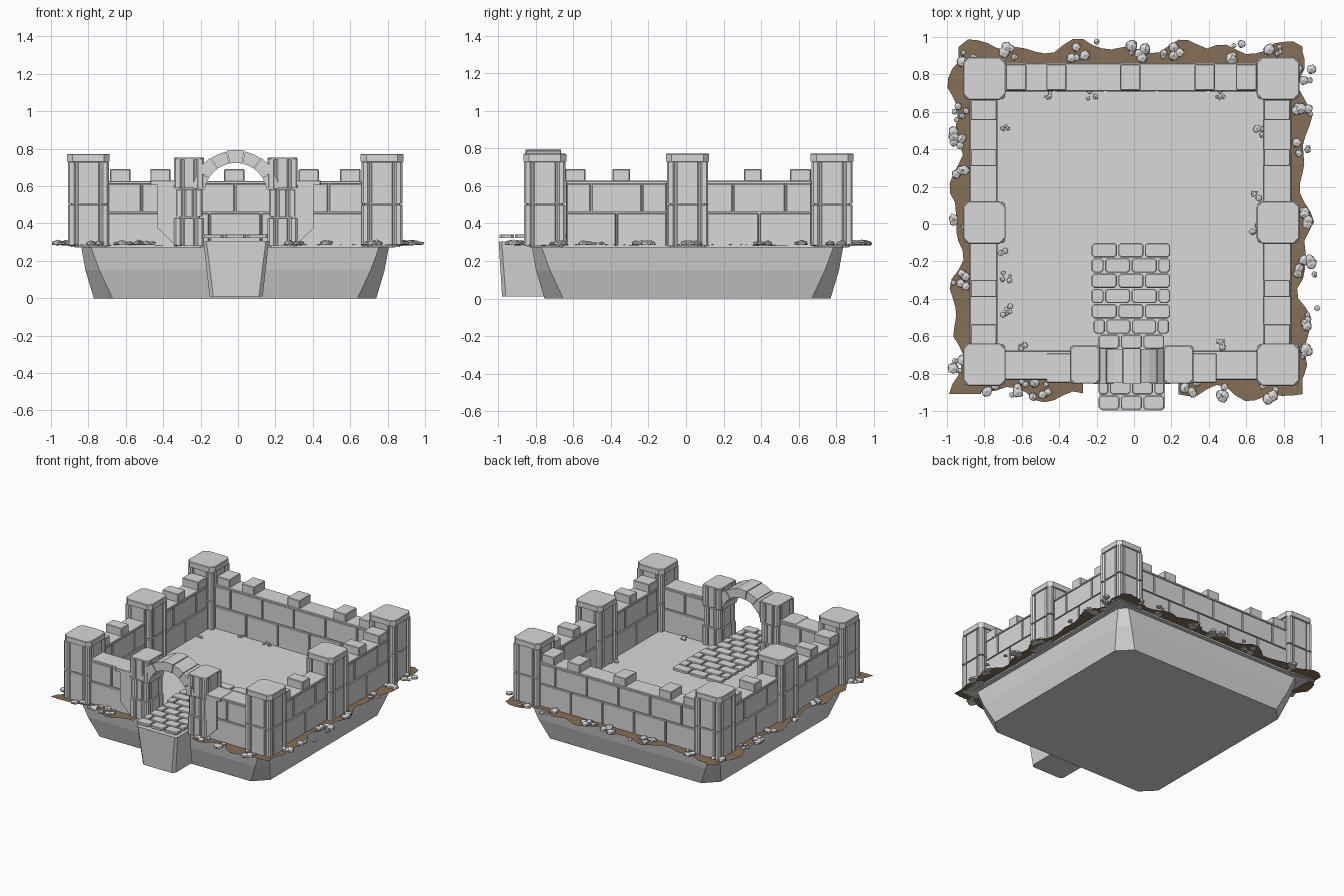
import bpy, bmesh, math, random
from mathutils import Vector

if "Cube" in bpy.data.objects:
    bpy.data.objects.remove(bpy.data.objects["Cube"])

random.seed(7)
CX, CY = -0.016, 0.017           # centre of the fort plan
GROUND = 0.28


def material(name, rgb):
    m = bpy.data.materials.new(name)
    m.diffuse_color = (*rgb, 1)
    m.use_nodes = True
    m.node_tree.nodes["Principled BSDF"].inputs["Base Color"].default_value = m.diffuse_color
    return m


STONE = material("grey stone", (0.69, 0.69, 0.69))
DIRT = material("brown dirt", (0.24, 0.16, 0.095))


def finish(bm, name, mat):
    bmesh.ops.recalc_face_normals(bm, faces=bm.faces)
    me = bpy.data.meshes.new(name)
    bm.to_mesh(me)
    bm.free()
    me.materials.append(mat)
    ob = bpy.data.objects.new(name, me)
    bpy.context.collection.objects.link(ob)
    return ob


def loft(bm, rings):
    rows = [[bm.verts.new(p) for p in r] for r in rings]
    n = len(rows[0])
    for a, b in zip(rows, rows[1:]):
        for i in range(n):
            bm.faces.new((a[i], a[(i + 1) % n], b[(i + 1) % n], b[i]))
    bm.faces.new(rows[0])
    bm.faces.new(rows[-1])


def ring(cx, cy, hx, hy, c, z):
    """Rectangle with cut corners."""
    q = [(hx, -hy + c), (hx, hy - c), (hx - c, hy), (-hx + c, hy),
         (-hx, hy - c), (-hx, -hy + c), (-hx + c, -hy), (hx - c, -hy)]
    return [(cx + x, cy + y, z) for x, y in q]


def block(bm, x0, x1, y0, y1, z0, z1, c=0.006):
    """Stone block: cut vertical corners and a small cut round the top."""
    cx, cy, hx, hy = (x0 + x1) / 2, (y0 + y1) / 2, (x1 - x0) / 2, (y1 - y0) / 2
    t = min(c, 0.004)
    loft(bm, [ring(cx, cy, hx, hy, c, z0), ring(cx, cy, hx, hy, c, z1 - t),
              ring(cx, cy, hx - t, hy - t, c, z1)])


def courses(bm, cx, cy, hx, hy, levels):
    """Tower body: core, four corner posts and face slabs for each course."""
    for z0, z1 in levels:
        block(bm, cx - hx + .014, cx + hx - .014, cy - hy + .014, cy + hy - .014, z0 - .006, z1)
        block(bm, cx - hx + .05, cx + hx - .05, cy - hy + .004, cy + hy - .004, z0, z1)
        block(bm, cx - hx + .004, cx + hx - .004, cy - hy + .05, cy + hy - .05, z0, z1)
        for sx in (-1, 1):
            for sy in (-1, 1):
                px, py = cx + sx * (hx - .021), cy + sy * (hy - .021)
                block(bm, px - .021, px + .021, py - .021, py + .021, z0, z1, .01)


# rocky plinth and the block under the gate path
bm = bmesh.new()
loft(bm, [ring(CX, 0.008, h, h + .007, c, z) for h, c, z in
          ((.755, .10, 0), (.80, .075, .15), (.823, .05, GROUND))])
finish(bm, "plinth", STONE)
bm = bmesh.new()
loft(bm, [ring(-.01, -.84, .142, .14, .02, .01), ring(-.01, -.848, .175, .15, .016, .305)])
finish(bm, "gate_block", STONE)

# courtyard floor
bm = bmesh.new()
loft(bm, [ring(CX, CY, .855, .85, .05, z) for z in (.272, .284)])
finish(bm, "courtyard_floor", STONE)

# corner and side towers with caps
for label, y in (("front", -.752), ("middle", .008), ("back", .778)):
    for side, x in (("left", -.80), ("right", .77)):
        bm = bmesh.new()
        courses(bm, x, y, .11, .11, ((GROUND, .50), (.507, .73)))
        block(bm, x - .114, x + .114, y - .114, y + .114, .73, .772, .03)
        finish(bm, f"{label}_{side}_tower", STONE)

# gate towers with flat tops
for side, x in (("left", -.262), ("right", .238)):
    bm = bmesh.new()
    courses(bm, x, -.752, .079, .103, ((GROUND, .43),))
    courses(bm, x, -.752, .073, .098, ((.436, .584),))
    courses(bm, x, -.752, .081, .103, ((.59, .748),))
    block(bm, x - .08, x + .08, -.854, -.65, .742, .753, .02)
    finish(bm, f"gate_{side}_tower", STONE)

# arch stones
bm = bmesh.new()
for k in range(-3, 4):
    step, r0, r1 = math.radians(23.5), .168, .238 - .004 * (k % 2)
    prof = []
    for r, ts in ((r0, (-.5, 0, .5)), (r1, (.5, 0, -.5))):
        for t in ts:
            a = (k + t * .96) * step
            prof.append((-.012 + r * math.sin(a), .556 + r * math.cos(a)))
    d = .095 - .004 * (k % 2)
    loft(bm, [[(x, y, z) for x, z in prof] for y in (-.760 - d, -.760 + d)])
finish(bm, "gate_arch", STONE)


# walls: two courses of blocks in running bond, a coping strip and merlons
def wall(name, along_x, a0, a1, b0, b1, merlons=()):
    bm = bmesh.new()

    def put(u0, u1, v0, v1, z0, z1, c=.005):
        if along_x:
            block(bm, u0, u1, v0, v1, z0, z1, c)
        else:
            block(bm, v0, v1, u0, u1, z0, z1, c)
    put(a0, a1, b0 + .012, b1 - .012, GROUND, .618)
    n = max(1, round((a1 - a0) / .28))
    w = (a1 - a0) / n
    for z0, z1, shift, out in ((GROUND, .455, 0, .003), (.463, .612, .5, 0)):
        for i in range(n + 1):
            u0, u1 = max(a0, a0 + (i - shift) * w), min(a1, a0 + (i + 1 - shift) * w)
            if u1 - u0 > .02:
                put(u0 + .003, u1 - .003, b0 - out, b1 + out, z0, z1)
    put(a0, a1, b0 - .002, b1 + .002, .614, .628)
    for m, mw in merlons:
        put(m - mw / 2, m + mw / 2, b0 + .003, b1 - .003, .625, .69)
    finish(bm, name, STONE)


wall("back_wall", True, -.70, .67, .712, .858,
     ((-.63, .11), (-.415, .108), (-.02, .108), (.378, .108), (.60, .11)))
wall("front_left_wall", True, -.70, -.33, -.83, -.68)
wall("front_right_wall", True, .30, .67, -.83, -.68)
for side, b0, b1 in (("left", -.877, -.732), ("right", .692, .838)):
    wall(f"{side}_front_wall", False, -.64, -.10, b0, b1, ((-.59, .11), (-.345, .092)))
    wall(f"{side}_back_wall", False, .11, .67, b0, b1, ((.355, .092), (.61, .11)))

# flat buttress plates with coping beside the gate, lower outer corner cut away
for side, s in (("left", -1), ("right", 1)):
    bm = bmesh.new()
    prof = [(.30, .29), (.335, .295), (.417, .375), (.417, .605), (.30, .605)]
    loft(bm, [[(-.013 + s * x, y, z) for x, z in prof] for y in (-.845, -.70)])
    xs = sorted((-.013 + s * .30, -.013 + s * .455))
    block(bm, xs[0], xs[1], -.85, -.69, .605, .63, .004)
    finish(bm, f"gate_{side}_buttress", STONE)

# thin paving stones, running bond, narrower towards the gate
bm = bmesh.new()
for r in range(11):
    y1 = -.10 - r * .0815
    x0, x1 = (-.23, .197) if r < 5 else (-.22, .19) if r == 5 else (-.193, .165)
    w = (x1 - x0) / 3
    for i in range(3 + r % 2):
        s = .5 * (r % 2)
        u0, u1 = max(x0, x0 + (i - s) * w), min(x1, x0 + (i + 1 - s) * w)
        block(bm, u0 + .004, u1 - .004, y1 - .078, y1 - .002, .322, .342, .012)
finish(bm, "path_stones", STONE)

# ragged dirt skirt round the outside, open at the gate
bm = bmesh.new()
for k in range(4):
    n = 36
    prev = None
    for i in range(n + 1):
        t = -.92 + 1.84 * i / n
        out = .934 + .026 * math.sin(t * 11 + k * 2.1) + .02 * math.sin(t * 23 + k) \
            + random.uniform(-.008, .008)
        z = .286 + random.uniform(-.004, .004)
        pts = []
        for d, h in ((.80, .286), (out, z)):
            p = [(t, -d), (d, t), (t, d), (-d, t)][k]
            pts.append(bm.verts.new((p[0] - .018, p[1] + (.012 if k != 0 else .025), h)))
        if prev and not (k == 0 and -.25 < t < .28):
            bm.faces.new((prev[0], prev[1], pts[1], pts[0]))
        prev = pts
bmesh.ops.delete(bm, geom=[v for v in bm.verts if not v.link_faces], context='VERTS')
finish(bm, "dirt_skirt", DIRT)

# loose rocks: clusters outside the walls, smaller ones inside
OUTER = [(-.96, .45), (-.94, .60), (-.94, .27), (-.95, -.01), (-.94, -.30), (-.95, -.75),
         (-.90, .88), (-.66, .92), (-.30, .91), (.02, .92), (.20, .91), (.56, .92), (.75, .91),
         (.91, .80), (.90, .60), (.90, .40), (.90, .04), (.92, -.22), (.90, -.52), (.90, -.68),
         (.72, -.90), (.50, -.89), (-.50, -.89), (-.62, -.88), (-.78, -.89), (.30, -.88)]
INNER = [(-.69, .53), (-.70, -.13), (-.69, -.28), (-.68, -.46), (-.46, .69), (-.22, .69),
         (.47, .69), (.67, .50), (.66, .15), (.66, -.02), (.47, -.65), (-.58, -.65)]
bm = bmesh.new()


def rock(x, y, rad):
    """Squashed irregular stone, half sunk in the ground."""
    for v in bmesh.ops.create_icosphere(bm, subdivisions=1, radius=rad)['verts']:
        v.co *= random.uniform(.88, 1.12)
        v.co.z = max(v.co.z * .6, -.008)
        v.co += Vector((x, y, .293))


for spots, size, spread in ((OUTER, .029, .045), (INNER, .016, .028)):
    for x, y in spots:
        for _ in range(5):
            rock(max(-.965, min(.95, x + random.uniform(-spread, spread))),
                 max(-.95, min(.965, y + random.uniform(-spread, spread))),
                 size * random.uniform(.5, 1.2))
for x, y in ((.98, -.45), (.965, -.27), (-.20, .975)):
    rock(x, y, .018)
finish(bm, "loose_rocks", STONE)
